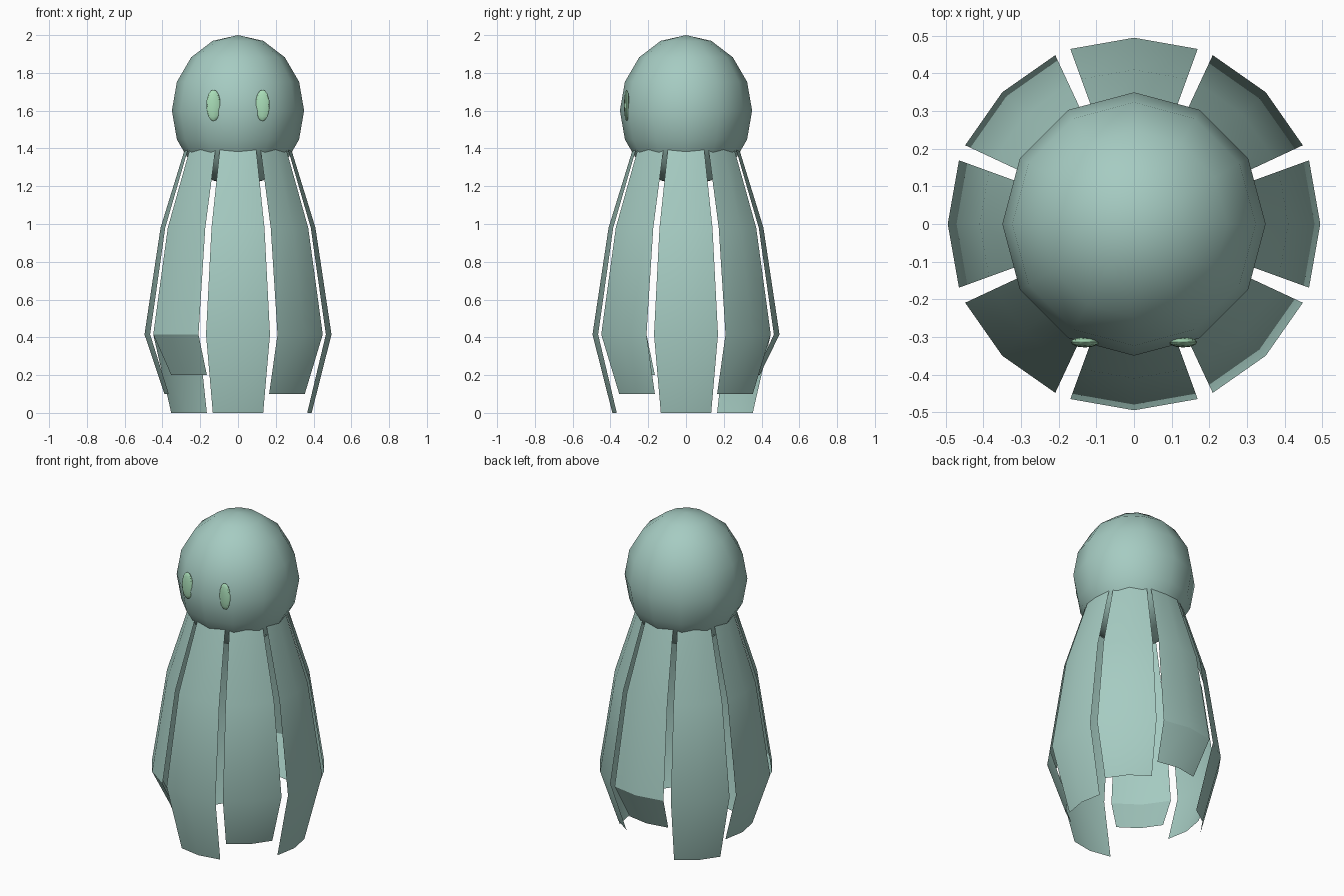
import bpy
import bmesh
from math import cos, sin, radians

default = bpy.data.objects.get("Cube")
if default:
    bpy.data.objects.remove(default, do_unlink=True)


def make_material(name, color):
    mat = bpy.data.materials.new(name)
    mat.use_nodes = True
    mat.diffuse_color = color
    mat.node_tree.nodes["Principled BSDF"].inputs["Base Color"].default_value = color
    return mat


cloth = make_material("pale_teal", (0.38, 0.60, 0.54, 1))
glow = make_material("pale_green", (0.40, 0.73, 0.48, 1))


def finish(obj, mat):
    obj.data.materials.append(mat)
    bpy.ops.object.select_all(action="DESELECT")
    obj.select_set(True)
    bpy.context.view_layer.objects.active = obj
    bpy.ops.object.shade_smooth_by_angle(angle=radians(30))


def ellipsoid(name, center, size, mat):
    bpy.ops.mesh.primitive_uv_sphere_add(segments=12, ring_count=8, radius=1, location=center)
    obj = bpy.context.object
    obj.name = name
    obj.scale = size
    bpy.ops.object.transform_apply(location=False, rotation=False, scale=True)
    finish(obj, mat)


def cloth_strip(name, angle, hem):
    # thin bent sheet: radius and height from hem to neck, two columns wide
    profile = [(0.39, hem), (0.495, 0.415), (0.41, 0.98), (0.265, 1.45)]
    bm = bmesh.new()
    rows = []
    for r, z in profile:
        rows.append([bm.verts.new((r * cos(radians(angle + a)), r * sin(radians(angle + a)), z))
                     for a in (-20, 0, 20)])
    for low, high in zip(rows, rows[1:]):
        for i in range(2):
            bm.faces.new((low[i], low[i + 1], high[i + 1], high[i]))
    mesh = bpy.data.meshes.new(name)
    bm.to_mesh(mesh)
    bm.free()
    obj = bpy.data.objects.new(name, mesh)
    bpy.context.collection.objects.link(obj)
    finish(obj, cloth)


# Head and eyes
ellipsoid("head", (0, 0, 1.6), (0.35, 0.35, 0.4), cloth)
for side, x in (("left", 0.13), ("right", -0.13)):
    ellipsoid(side + "_eye", (x, -0.314, 1.628), (0.038, 0.014, 0.083), glow)

# Eight hanging strips with stepped hems
for i in range(8):
    cloth_strip("cloth_strip_%d" % (i + 1), i * 45, (i % 3) * 0.1)
